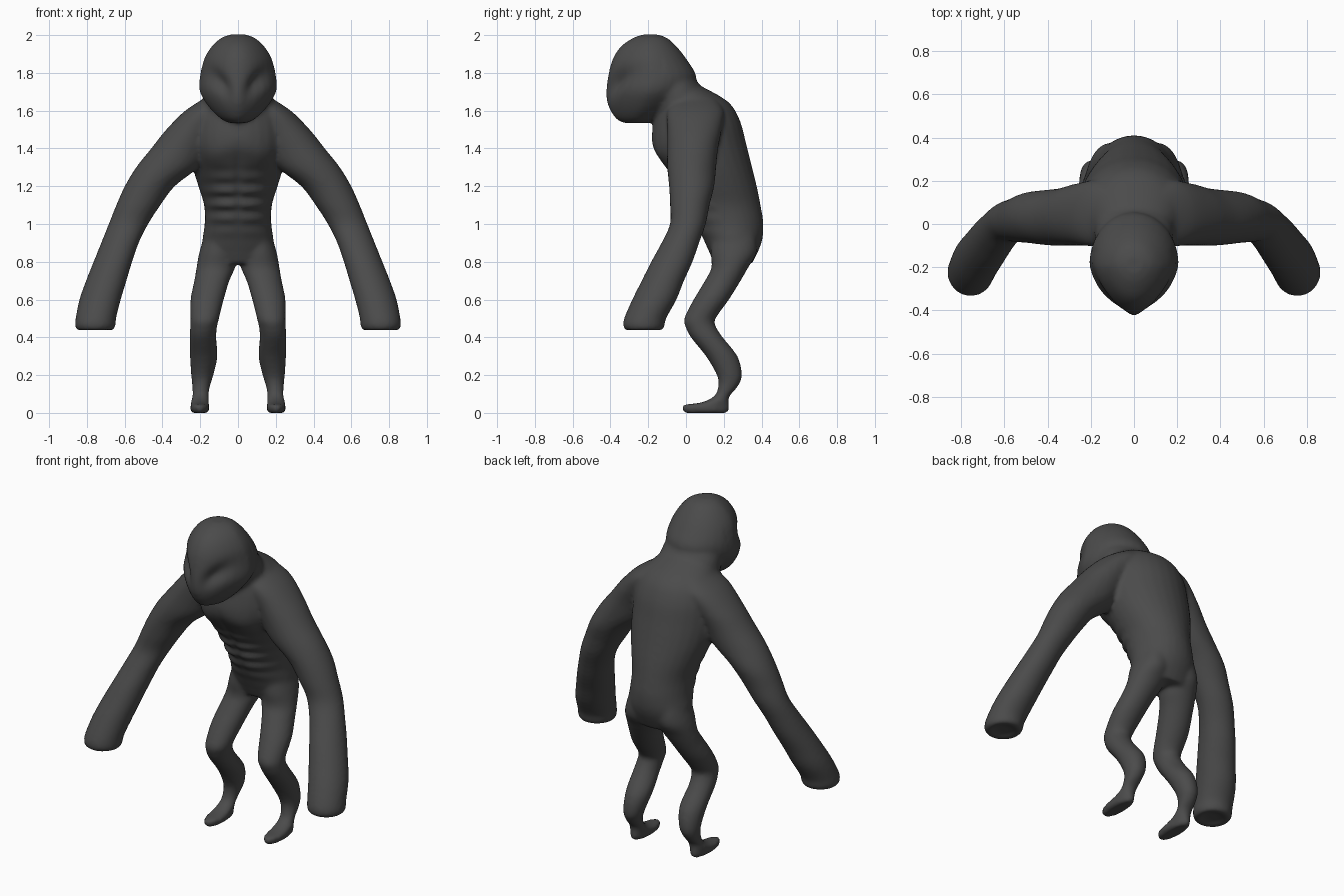
import bpy, bmesh, math

cube = bpy.data.objects.get("Cube")
if cube:
    bpy.data.objects.remove(cube, do_unlink=True)

mat = bpy.data.materials.new("charcoal skin")
mat.use_nodes = True
mat.diffuse_color = (0.07, 0.07, 0.07, 1)
mat.node_tree.nodes["Principled BSDF"].inputs["Base Color"].default_value = (0.07, 0.07, 0.07, 1)

SIDES, STEPS = 28, 4
bm = bmesh.new()


def spline(a, b, c, d, t):
    return [0.5 * (2*q + (r-p)*t + (2*p - 5*q + 4*r - s)*t*t + (3*q - p - 3*r + s)*t**3)
            for p, q, r, s in zip(a, b, c, d)]


def loft(rows, taper=0.0, sign=1):
    """Closed smooth skin through level rings given as z, x0, x1, y0, y1."""
    n, dense = len(rows), []
    for i in range(n - 1):
        pts = [rows[max(0, min(n - 1, i + k))] for k in (-1, 0, 1, 2)]
        dense += [spline(*pts, s / STEPS) for s in range(STEPS)]
    dense.append(rows[-1])
    rings = []
    for z, x0, x1, y0, y1 in dense:
        ring = []
        for k in range(SIDES):
            a = 2 * math.pi * k / SIDES
            narrow = 1 - taper * max(0, -math.sin(a))
            x = (x0 + x1) / 2 + (x1 - x0) / 2 * math.cos(a) * narrow
            y = (y0 + y1) / 2 + (y1 - y0) / 2 * math.sin(a)
            ring.append(bm.verts.new((sign * x, y, z)))
        rings.append(ring)
    for low, high in zip(rings, rings[1:]):
        for k in range(SIDES):
            j = (k + 1) % SIDES
            bm.faces.new((low[k], low[j], high[j], high[k]))
    bm.faces.new(rings[0])
    bm.faces.new(rings[-1])


def centred(rows):
    return [(z, -w, w, y0, y1) for z, w, y0, y1 in rows]


# Hunched torso
loft(centred([(1.74, .11, -.1, .06), (1.65, .2, -.14, .22), (1.55, .25, -.17, .285),
              (1.42, .26, -.18, .32), (1.3, .24, -.11, .35), (1.2, .21, -.05, .375),
              (1.1, .18, 0, .395), (1, .177, .05, .41), (.9, .19, .1, .4), (.79, .18, .15, .35)]))
# Neck
loft(centred([(1.8, .15, -.2, .02), (1.7, .18, -.2, .1), (1.6, .18, -.18, .15), (1.5, .15, -.17, .15)]))
# Head, narrower toward the face
loft(centred([(2.003, .04, -.23, -.15), (1.985, .09, -.28, -.1), (1.94, .14, -.345, -.05),
              (1.87, .182, -.39, .005), (1.78, .203, -.412, .055), (1.7, .203, -.415, .02),
              (1.62, .155, -.4, -.06), (1.56, .095, -.37, -.15), (1.535, .05, -.33, -.2)]), taper=.22)

ARM = [(1.67, .05, .17, -.05, .15), (1.6, .05, .28, -.1, .2), (1.5, .1, .38, -.1, .19),
       (1.4, .15, .46, -.1, .17), (1.3, .21, .54, -.1, .16), (1.2, .335, .6, -.09, .15),
       (1.1, .41, .645, -.085, .125), (1, .475, .685, -.085, .105), (.9, .525, .725, -.13, .07),
       (.8, .56, .765, -.185, .035), (.7, .59, .805, -.235, -.01), (.6, .62, .84, -.285, -.05),
       (.5, .645, .86, -.328, -.105), (.455, .65, .862, -.332, -.115), (.436, .67, .842, -.31, -.135),
       (.45, .71, .8, -.27, -.175)]
LEG = [(.95, .02, .175, .14, .37), (.85, .01, .205, .13, .375), (.77, .015, .22, .135, .33),
       (.7, .045, .232, .1, .29), (.6, .075, .252, .04, .228), (.5, .1, .252, -.01, .157),
       (.46, .11, .253, -.005, .157), (.4, .115, .257, .025, .195), (.3, .108, .255, .105, .273),
       (.2, .13, .248, .163, .297), (.14, .148, .243, .17, .275), (.09, .155, .243, .15, .232),
       (.055, .153, .25, .08, .226), (.042, .152, .252, -.015, .23), (.015, .152, .252, -.02, .23),
       (0, .16, .245, -.01, .22)]
for side in (1, -1):
    loft(ARM, sign=side)
    loft(LEG, sign=side)

bmesh.ops.recalc_face_normals(bm, faces=bm.faces)
mesh = bpy.data.meshes.new("body")
bm.to_mesh(mesh)
bm.free()
body = bpy.data.objects.new("body", mesh)
bpy.context.collection.objects.link(body)
bpy.context.view_layer.objects.active = body
body.select_set(True)

# Fuse the parts into one skin
remesh = body.modifiers.new("fuse", "REMESH")
remesh.mode = "VOXEL"
remesh.voxel_size = .013
relax = body.modifiers.new("relax", "SMOOTH")
relax.factor, relax.iterations = .5, 6
for name in ("fuse", "relax"):
    bpy.ops.object.modifier_apply(modifier=name)


def bump(value, middle, width):
    return math.exp(-((value - middle) / width) ** 2)


# Eye sockets, beak ridge, belly ridges and chest
skin = bmesh.new()
skin.from_mesh(body.data)
skin.normal_update()
for v in skin.verts:
    x, y, z = v.co
    ax, push = abs(x), 0
    if z > 1.5 and y < -.12:
        along, across = (ax - .1) * .6 + (z - 1.75) * .8, (ax - .1) * .8 - (z - 1.75) * .6
        push -= .03 * bump(along, 0, .075) * bump(across, 0, .04)
        push += .012 * bump(ax, 0, .04) * bump(z, 1.66, .08)
    elif v.normal.y < -.2 and .85 < z < 1.5 and ax < .24:
        fade = bump(z, 1.12, .13)
        push += .008 * fade * bump(ax, .07, .08) * math.cos(2 * math.pi * (z - 1.1) / .075)
        push -= .009 * bump(ax, 0, .02) * bump(z, 1.2, .2)
        push += .012 * bump(ax, .12, .07) * bump(z, 1.36, .06)
    v.co += v.normal * push
for face in skin.faces:
    face.smooth = True
    face.material_index = 0
skin.to_mesh(body.data)
skin.free()

body.data.materials.clear()
body.data.materials.append(mat)
